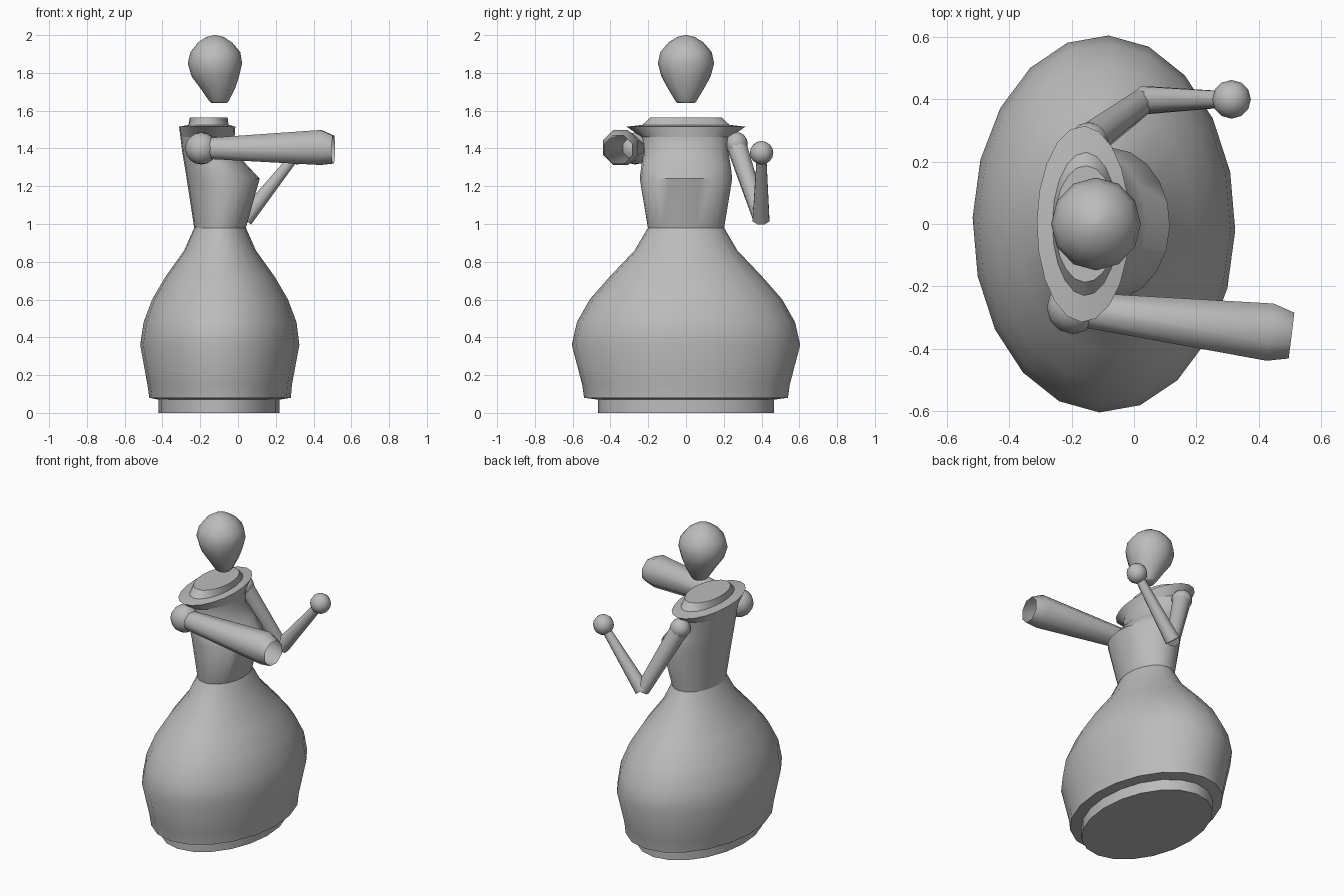
import bpy, bmesh, math
from mathutils import Vector

if "Cube" in bpy.data.objects:
    bpy.data.objects.remove(bpy.data.objects["Cube"])

clay = bpy.data.materials.new("grey clay")
clay.diffuse_color = (0.5, 0.5, 0.5, 1)
clay.use_nodes = True
clay.node_tree.nodes["Principled BSDF"].inputs["Base Color"].default_value = clay.diffuse_color


def finish(name, bm, angle):
    bmesh.ops.recalc_face_normals(bm, faces=bm.faces)
    mesh = bpy.data.meshes.new(name)
    bm.to_mesh(mesh)
    bm.free()
    mesh.materials.append(clay)
    ob = bpy.data.objects.new(name, mesh)
    bpy.context.collection.objects.link(ob)
    bpy.ops.object.select_all(action='DESELECT')
    ob.select_set(True)
    bpy.context.view_layer.objects.active = ob
    bpy.ops.object.shade_smooth_by_angle(angle=math.radians(angle))
    return ob


def bridge(bm, loops):
    for a, b in zip(loops, loops[1:]):
        n = len(a)
        for i in range(n):
            j = (i + 1) % n
            bm.faces.new((a[i], a[j], b[j], b[i]))


def loft(name, rings, sides=20, phase=-2, angle=50, bottom=True, top=True):
    """Stack of ellipses; each ring is (z, x min, x max, y half width)."""
    bm = bmesh.new()
    loops = []
    for z, x0, x1, ry in rings:
        loop = []
        for i in range(sides):
            t = math.tau * i / sides + math.radians(phase)
            loop.append(bm.verts.new(((x0 + x1) / 2 + (x1 - x0) / 2 * math.cos(t),
                                      ry * math.sin(t), z)))
        loops.append(loop)
    bridge(bm, loops)
    if bottom:
        bm.faces.new(loops[0][::-1])
    if top:
        bm.faces.new(loops[-1])
    return finish(name, bm, angle)


def limb(name, stations, sides=8, caps=True):
    """Round tube through (point, radius) stations on one straight axis."""
    bm = bmesh.new()
    axis = (Vector(stations[-1][0]) - Vector(stations[0][0])).normalized()
    u = axis.cross(Vector((0, 1, 0))).normalized()
    v = axis.cross(u)
    loops = []
    for p, r in stations:
        loops.append([bm.verts.new(Vector(p) + r * (math.cos(t) * u + math.sin(t) * v))
                      for t in (math.tau * (i + 0.5) / sides for i in range(sides))])
    bridge(bm, loops)
    if caps:
        bm.faces.new(loops[0][::-1])
        bm.faces.new(loops[-1])
    return finish(name, bm, 50)


def ball(name, centre, radius):
    bm = bmesh.new()
    bmesh.ops.create_uvsphere(bm, u_segments=12, v_segments=8, radius=radius)
    bmesh.ops.translate(bm, verts=bm.verts, vec=centre)
    return finish(name, bm, 50)


# Bell skirt with a recessed foot
loft("skirt", [
    (0.00, -0.42, 0.22, 0.465), (0.07, -0.42, 0.22, 0.465),
    (0.08, -0.47, 0.28, 0.54), (0.15, -0.48, 0.286, 0.55),
    (0.36, -0.518, 0.325, 0.605), (0.48, -0.50, 0.31, 0.578),
    (0.60, -0.455, 0.265, 0.51), (0.72, -0.385, 0.195, 0.405),
    (0.86, -0.285, 0.095, 0.272), (0.98, -0.232, 0.042, 0.202)], top=False)

# Torso with bust
loft("torso", [
    (0.98, -0.232, 0.042, 0.202), (1.24, -0.272, 0.115, 0.245),
    (1.32, -0.285, 0.04, 0.235), (1.38, -0.295, -0.01, 0.225),
    (1.46, -0.305, -0.018, 0.235)], bottom=False, top=False)

# Flared collar and neck plug
loft("collar", [
    (1.46, -0.305, -0.018, 0.235), (1.515, -0.312, -0.014, 0.315),
    (1.525, -0.262, -0.05, 0.23)], bottom=False, top=False, angle=30)
loft("neck", [
    (1.525, -0.262, -0.05, 0.23), (1.565, -0.255, -0.055, 0.187)],
    bottom=False, angle=30)

# Floating teardrop head
loft("head", [
    (1.64, -0.142, -0.058, 0.045), (1.65, -0.152, -0.05, 0.055),
    (1.72, -0.20, -0.015, 0.097), (1.78, -0.245, 0.005, 0.13),
    (1.85, -0.266, 0.022, 0.149), (1.91, -0.252, 0.012, 0.136),
    (1.96, -0.213, -0.03, 0.094), (1.99, -0.168, -0.075, 0.047),
    (2.00, -0.127, -0.117, 0.005)], sides=12, phase=0)

# Open tube arm on the front side
ball("front_shoulder", (-0.195, -0.268, 1.40), 0.085)
limb("front_arm", [((-0.19, -0.272, 1.40), 0.058), ((0.437, -0.347, 1.405), 0.1),
                   ((0.505, -0.358, 1.394), 0.08)], caps=False)

# Bent thin arm on the back side
elbow = (0.035, 0.397, 1.025)
ball("back_shoulder", (-0.145, 0.265, 1.425), 0.062)
limb("back_upper_arm", [((-0.145, 0.265, 1.425), 0.056), (elbow, 0.042)])
limb("back_forearm", [(elbow, 0.048), ((0.29, 0.40, 1.345), 0.028)])
ball("back_hand", (0.313, 0.40, 1.377), 0.062)
